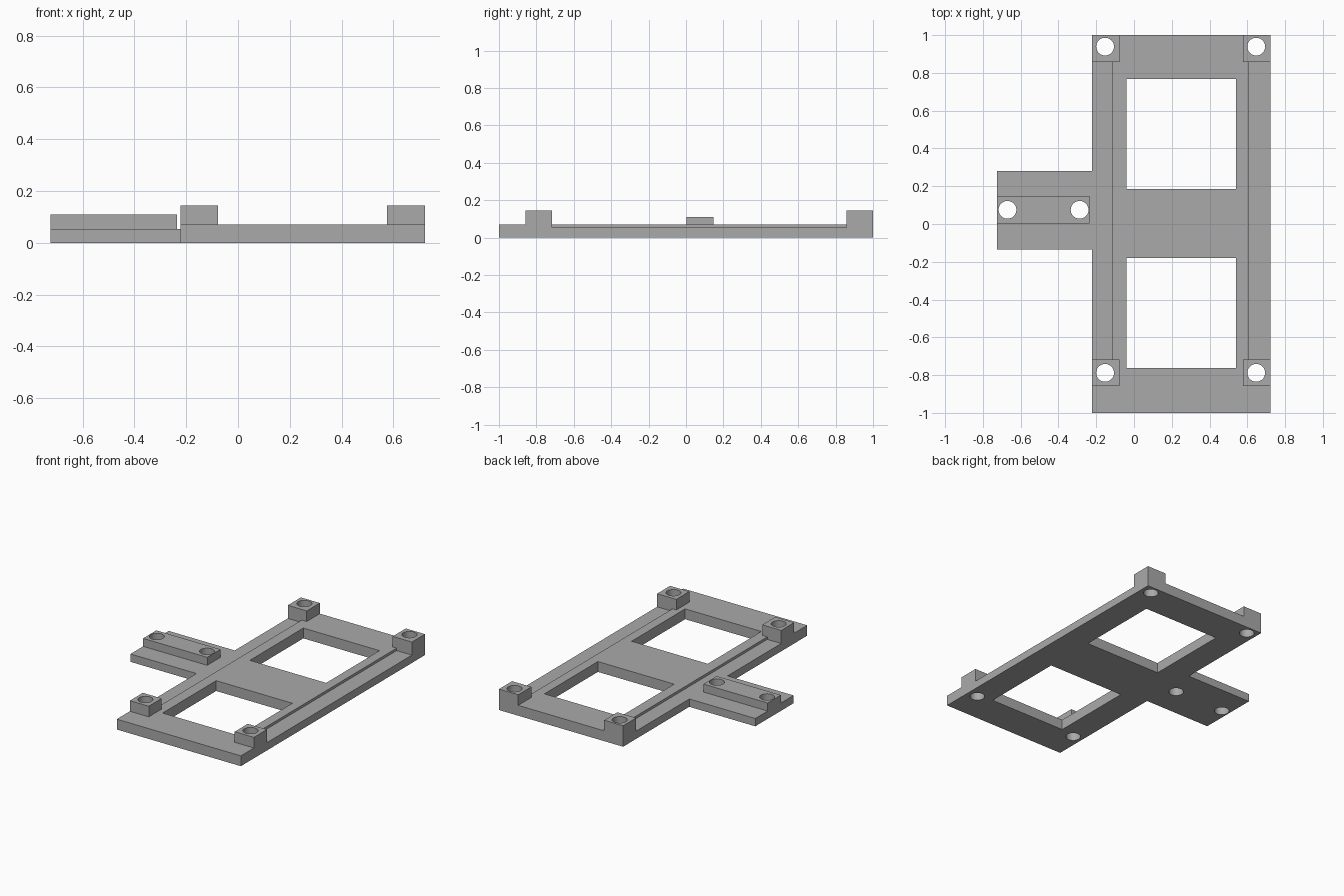
import bpy
import bmesh
from math import radians
from mathutils import Matrix, Vector

default = bpy.data.objects.get("Cube")
if default:
    bpy.data.objects.remove(default, do_unlink=True)

GREY = (0.40, 0.40, 0.40, 1.0)
grey = bpy.data.materials.new("plain grey")
grey.use_nodes = True
grey.diffuse_color = GREY
grey.node_tree.nodes["Principled BSDF"].inputs["Base Color"].default_value = GREY

# Main levels: recessed ledge and tab, plate, bar, posts
LEDGE, PLATE, BAR, POST = 0.054, 0.071, 0.109, 0.144
LEFT, RIGHT, TAB_END = -0.222, 0.722, -0.724
HOLE = 0.047


def finish(name, bm):
    mesh = bpy.data.meshes.new(name)
    bm.to_mesh(mesh)
    bm.free()
    obj = bpy.data.objects.new(name, mesh)
    mesh.materials.append(grey)
    bpy.context.collection.objects.link(obj)
    return obj


def box(name, x, y, z):
    lo, hi = Vector((x[0], y[0], z[0])), Vector((x[1], y[1], z[1]))
    bm = bmesh.new()
    place = Matrix.Translation((lo + hi) / 2) @ Matrix.Diagonal((*(hi - lo), 1))
    bmesh.ops.create_cube(bm, size=1, matrix=place)
    return finish(name, bm)


def drill(x, y):
    bm = bmesh.new()
    bmesh.ops.create_cone(bm, cap_ends=True, segments=48, radius1=HOLE, radius2=HOLE,
                          depth=1, matrix=Matrix.Translation((x, y, 0)))
    return finish("drill", bm)


def cut(obj, cutters):
    for cutter in cutters:
        mod = obj.modifiers.new("cut", 'BOOLEAN')
        mod.operation = 'DIFFERENCE'
        mod.solver = 'EXACT'
        mod.object = cutter
    bpy.context.view_layer.update()
    graph = bpy.context.evaluated_depsgraph_get()
    mesh = bpy.data.meshes.new_from_object(obj.evaluated_get(graph))
    obj.modifiers.clear()
    obj.data = mesh
    mesh.name = obj.name
    for cutter in cutters:
        bpy.data.objects.remove(cutter, do_unlink=True)
    bpy.ops.object.select_all(action='DESELECT')
    obj.select_set(True)
    bpy.context.view_layer.objects.active = obj
    bpy.ops.object.shade_smooth_by_angle(angle=radians(30))


# Corner layout: post sides and hole centres
post_x = {"right": (LEFT, -0.078, -0.153), "left": (0.576, RIGHT, 0.647)}
post_y = {"front": (-0.858, -0.717, -0.788), "back": (0.858, 1.0, 0.939)}
corners = [(sx, sy) for sx in post_x for sy in post_y]

# Plate with two windows, sunken side ledges and corner holes
plate = box("base_plate", (LEFT, RIGHT), (-1, 1), (0, PLATE))
cutters = [box("window", (-0.04, 0.54), y, (-1, 1))
           for y in ((-0.762, -0.18), (0.186, 0.767))]
cutters += [box("ledge", x, (-0.717, 0.858), (LEDGE, 1))
            for x in ((-1, -0.116), (0.606, 1))]
cutters += [drill(post_x[sx][2], post_y[sy][2]) for sx, sy in corners]
cut(plate, cutters)

# Corner posts
for sx, sy in corners:
    x0, x1, hx = post_x[sx]
    y0, y1, hy = post_y[sy]
    post = box(f"{sy}_{sx}_post", (x0, x1), (y0, y1), (PLATE, POST))
    cut(post, [drill(hx, hy)])

# Side tab with its raised mounting bar
tab = box("side_tab", (TAB_END, LEFT), (-0.134, 0.281), (0, LEDGE))
bar = box("mounting_bar", (TAB_END, -0.236), (0.003, 0.147), (LEDGE, BAR))
for part in (tab, bar):
    cut(part, [drill(x, 0.075) for x in (-0.67, -0.288)])
